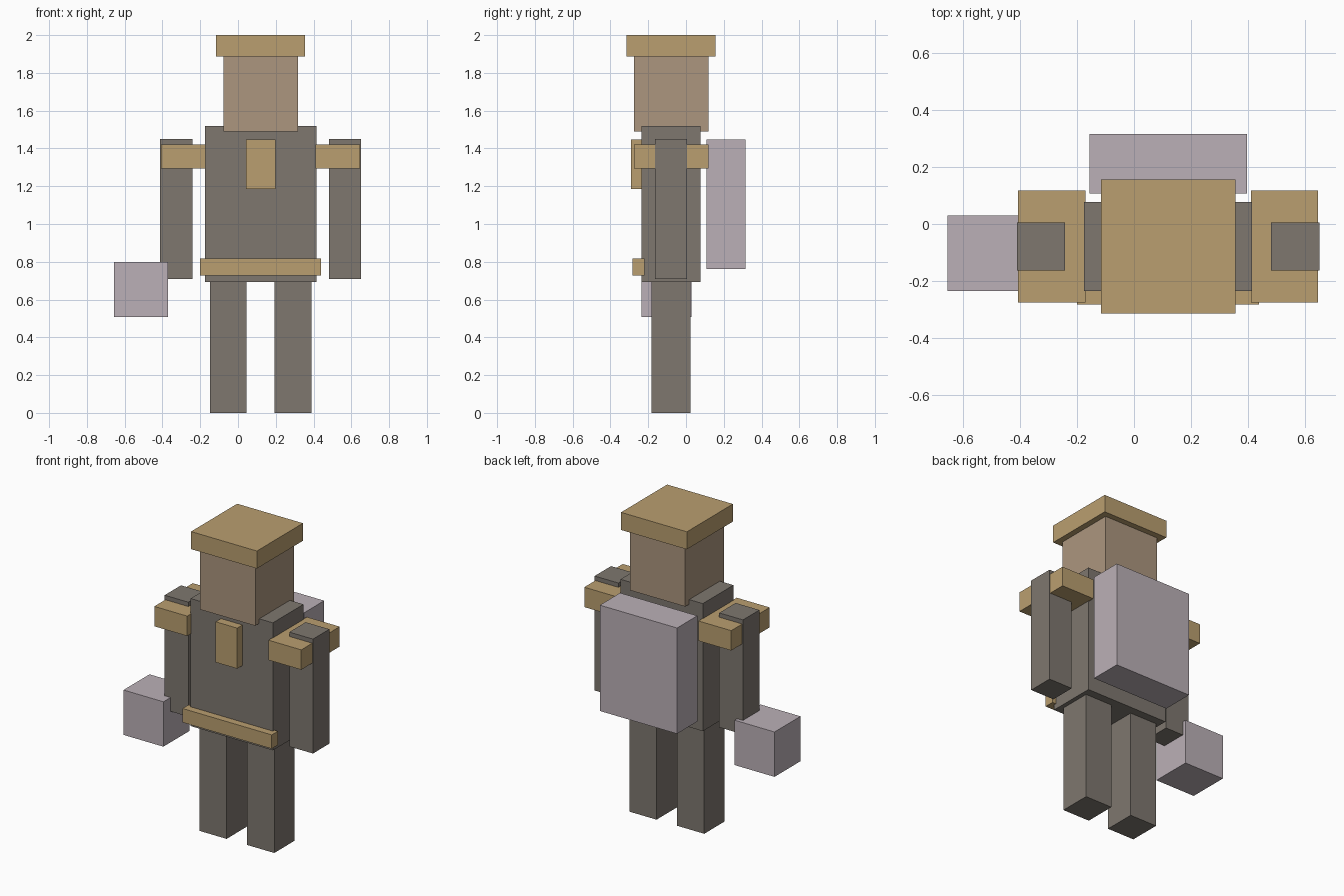
import bpy
import bmesh
from mathutils import Vector

if "Cube" in bpy.data.objects:
    bpy.data.objects.remove(bpy.data.objects["Cube"], do_unlink=True)

MID_X = 0.12     # the body's own centre line
MID_Y = -0.079


def material(name, rgb):
    """Flat material from 0-255 display values, stored as linear."""
    linear = [((c / 255 + 0.055) / 1.055) ** 2.4 for c in rgb]
    mat = bpy.data.materials.new(name)
    mat.use_nodes = True
    mat.diffuse_color = (*linear, 1)
    bsdf = mat.node_tree.nodes["Principled BSDF"]
    bsdf.inputs["Base Color"].default_value = (*linear, 1)
    bsdf.inputs["Roughness"].default_value = 0.9
    return mat


def box(name, mat, x, y, z):
    """Box spanning the (low, high) pair on each axis."""
    centre = Vector([(a + b) / 2 for a, b in (x, y, z)])
    size = Vector([b - a for a, b in (x, y, z)])
    bm = bmesh.new()
    bmesh.ops.create_cube(bm, size=1)
    bmesh.ops.scale(bm, vec=size, verts=bm.verts)
    mesh = bpy.data.meshes.new(name)
    bm.to_mesh(mesh)
    bm.free()
    mesh.materials.append(mat)
    obj = bpy.data.objects.new(name, mesh)
    obj.location = centre
    bpy.context.collection.objects.link(obj)
    return obj


def around(centre, width):
    return (centre - width / 2, centre + width / 2)


tan = material("tan", (186, 159, 112))
skin = material("skin_brown", (172, 150, 126))
grey = material("warm_grey", (126, 119, 111))
mauve = material("pale_mauve", (187, 176, 183))

# Head and hat
box("head", skin, around(MID_X, 0.395), around(MID_Y, 0.395), (1.49, 1.89))
box("hat", tan, around(MID_X, 0.472), around(MID_Y, 0.472), (1.886, 2.0))

# Torso with chest badge and belt
box("torso", grey, around(MID_X, 0.59), around(MID_Y, 0.314), (0.693, 1.52))
box("chest_badge", tan, around(MID_X, 0.155), (-0.29, -0.225), (1.185, 1.448))
box("belt", tan, around(MID_X, 0.64), (-0.283, -0.22), (0.728, 0.818))

# Paired limbs and shoulder pads
for side, sign in (("left", 1), ("right", -1)):
    box(side + "_arm", grey, around(MID_X + sign * 0.447, 0.17),
        around(MID_Y, 0.168), (0.708, 1.45))
    box(side + "_shoulder_pad", tan, around(MID_X + sign * 0.409, 0.236),
        around(MID_Y, 0.394), (1.293, 1.422))
    box(side + "_leg", grey, around(MID_X + sign * 0.171, 0.194),
        around(MID_Y, 0.207), (0, 0.695))

# Backpack and the block held at the right hand
box("backpack", mauve, around(MID_X, 0.554), (0.108, 0.316), (0.762, 1.448))
box("hand_block", mauve, (-0.656, -0.37), (-0.236, 0.03), (0.507, 0.798))
